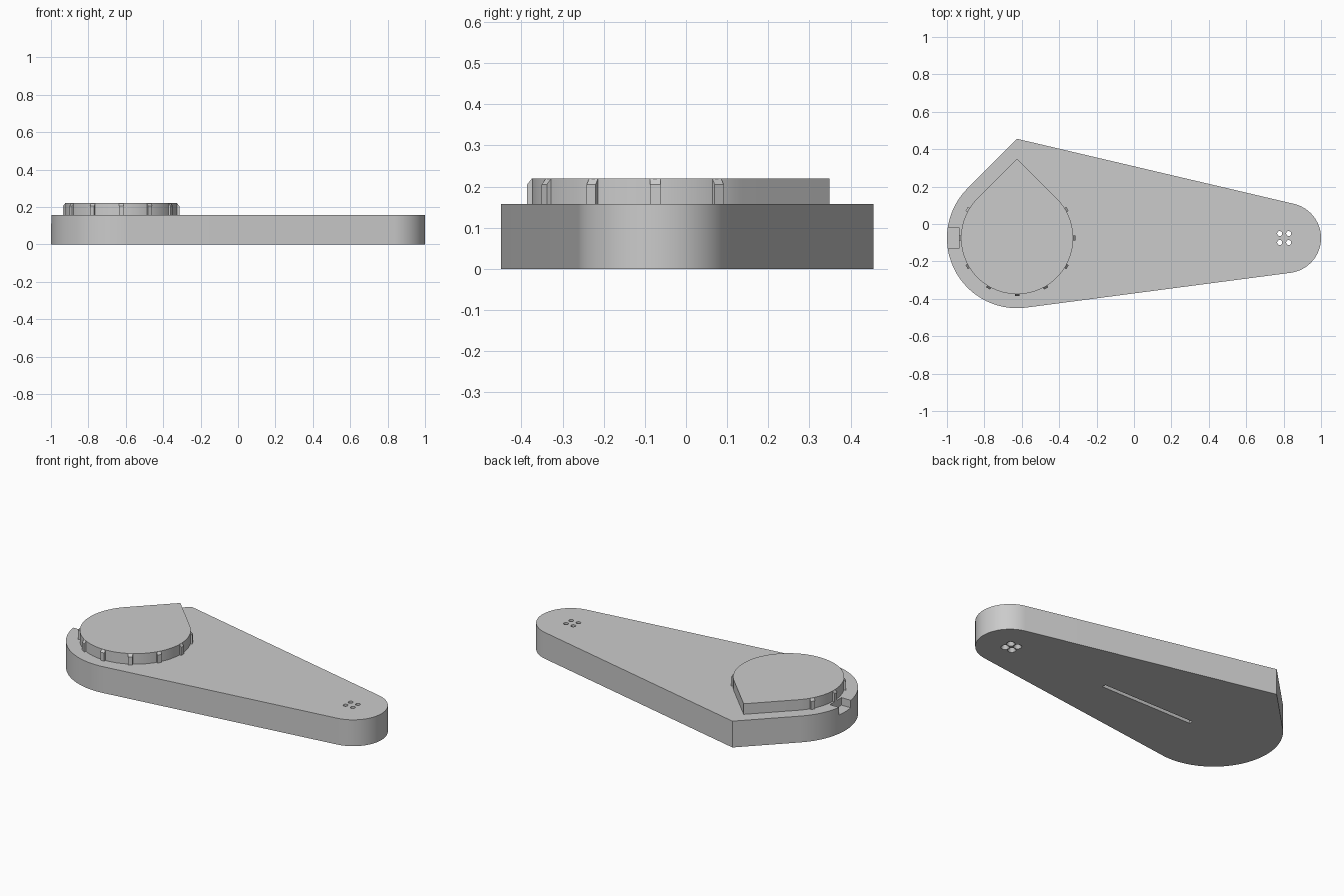
import bpy, bmesh
from math import radians, degrees, sin, cos, sqrt, acos, atan2
from mathutils import Matrix, Vector

cube = bpy.data.objects.get("Cube")
if cube:
    bpy.data.objects.remove(cube, do_unlink=True)

BIG = Vector((-0.625, -0.075))    # centre of the wide end and the raised cap
SMALL = Vector((0.8125, -0.075))  # centre of the narrow end
R_BIG, R_SMALL, R_CAP = 0.375, 0.1875, 0.30
BODY_TOP, CAP_TOP = 0.157, 0.22

grey = bpy.data.materials.new("light grey")
grey.use_nodes = True
grey.diffuse_color = (0.6, 0.6, 0.6, 1)
grey.node_tree.nodes["Principled BSDF"].inputs["Base Color"].default_value = grey.diffuse_color


def finish(name, bm):
    bmesh.ops.recalc_face_normals(bm, faces=bm.faces)
    mesh = bpy.data.meshes.new(name)
    bm.to_mesh(mesh)
    bm.free()
    mesh.materials.append(grey)
    obj = bpy.data.objects.new(name, mesh)
    bpy.context.collection.objects.link(obj)
    return obj


def activate(obj):
    bpy.ops.object.select_all(action='DESELECT')
    obj.select_set(True)
    bpy.context.view_layer.objects.active = obj


def smooth(obj):
    activate(obj)
    bpy.ops.object.shade_smooth_by_angle(angle=radians(25))


def arc(centre, r, start, end, steps=48):
    angles = [radians(start + (end - start) * i / steps) for i in range(steps + 1)]
    return [centre + r * Vector((cos(a), sin(a))) for a in angles]


def prism(name, outline, z0, z1):
    bm = bmesh.new()
    face = bm.faces.new([bm.verts.new((p.x, p.y, z0)) for p in outline])
    top = bmesh.ops.extrude_face_region(bm, geom=[face])["geom"]
    bmesh.ops.translate(bm, vec=(0, 0, z1 - z0),
                        verts=[v for v in top if isinstance(v, bmesh.types.BMVert)])
    return finish(name, bm)


def box(name, x0, x1, y0, y1, z0, z1):
    return prism(name, [Vector(p) for p in ((x0, y0), (x1, y0), (x1, y1), (x0, y1))], z0, z1)


def cone(name, x, y, r0, r1, z0, z1):
    bm = bmesh.new()
    bmesh.ops.create_cone(bm, cap_ends=True, segments=24, radius1=r0, radius2=r1,
                          depth=z1 - z0, matrix=Matrix.Translation((x, y, (z0 + z1) / 2)))
    return finish(name, bm)


def cut(target, cutter):
    activate(target)
    mod = target.modifiers.new("cut", 'BOOLEAN')
    mod.operation, mod.solver, mod.object = 'DIFFERENCE', 'EXACT', cutter
    bpy.ops.object.modifier_apply(modifier=mod.name)
    bpy.data.objects.remove(cutter, do_unlink=True)


# Body: teardrop wide end joined by straight sides to the round narrow end
apex = BIG + Vector((0, R_BIG * sqrt(2)))
to_apex = apex - SMALL
lower = -degrees(acos((R_BIG - R_SMALL) / (SMALL - BIG).length))
upper = degrees(atan2(to_apex.y, to_apex.x) - acos(R_SMALL / to_apex.length))
outline = [apex] + arc(BIG, R_BIG, 135, 360 + lower, 64) + arc(SMALL, R_SMALL, lower, upper)
body = prism("body", outline, 0, BODY_TOP)

# Edge notch, underside groove and four countersunk through holes
cut(body, box("notch_cutter", -1.1, -0.935, -0.13, -0.02, 0.112, 0.3))
cut(body, box("groove_cutter", -0.465, 0.15, -0.087, -0.063, -0.1, 0.02))
for dx in (-0.024, 0.024):
    for dy in (-0.024, 0.024):
        x, y = 0.803 + dx, BIG.y + dy
        cut(body, cone("hole_cutter", x, y, 0.0135, 0.0135, -0.1, 0.3))
        cut(body, cone("countersink_cutter", x, y, 0.0235, 0.0135, 0, 0.02))
smooth(body)

# Raised teardrop cap
cap_outline = [BIG + Vector((0, R_CAP * sqrt(2)))] + arc(BIG, R_CAP, 135, 405, 72)
smooth(prism("cap", cap_outline, BODY_TOP, CAP_TOP))

# Grip ribs around the cap, each bevelled at the top
section = ((0.29, BODY_TOP), (0.311, BODY_TOP), (0.311, 0.205), (0.299, CAP_TOP), (0.29, CAP_TOP))
for i, angle in enumerate(range(150, 391, 30)):
    bm = bmesh.new()
    face = bm.faces.new([bm.verts.new((r, -0.0125, z)) for r, z in section])
    side = bmesh.ops.extrude_face_region(bm, geom=[face])["geom"]
    bmesh.ops.translate(bm, vec=(0, 0.025, 0),
                        verts=[v for v in side if isinstance(v, bmesh.types.BMVert)])
    bm.transform(Matrix.Translation((BIG.x, BIG.y, 0)) @ Matrix.Rotation(radians(angle), 4, 'Z'))
    finish(f"grip_rib_{i + 1}", bm)
